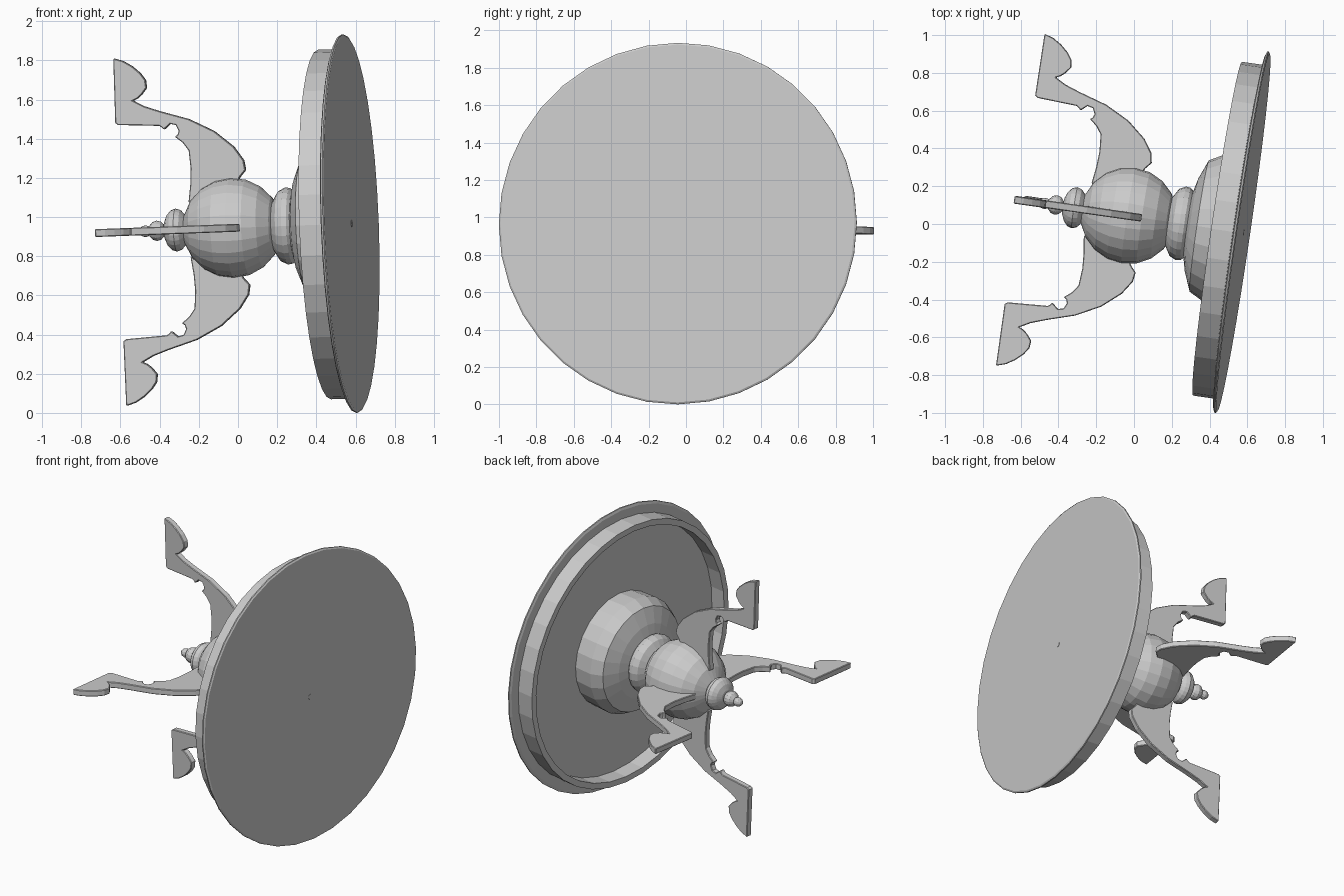
import bpy, bmesh, math
from mathutils import Vector, Matrix

cube = bpy.data.objects.get("Cube")
if cube:
    bpy.data.objects.remove(cube, do_unlink=True)

# One plain grey material
grey = bpy.data.materials.new("plain_grey")
grey.use_nodes = True
grey.diffuse_color = (0.6, 0.6, 0.6, 1)
grey.node_tree.nodes["Principled BSDF"].inputs["Base Color"].default_value = (0.6, 0.6, 0.6, 1)

# Tipped-over frame: local z is the table axis, local y points along one leg
axis = Vector((0.989, -0.145, 0.037)).normalized()
side = (Vector((0, 1, 0)) - axis * axis.y).normalized()
across = side.cross(axis)
FRAME = Matrix((across, side, axis)).transposed().to_4x4()
FRAME.translation = (0.58, -0.045, 0.967)


def finish(name, bm, turn=0.0):
    bmesh.ops.recalc_face_normals(bm, faces=bm.faces)
    bm.transform(FRAME @ Matrix.Rotation(turn, 4, 'Z'))
    mesh = bpy.data.meshes.new(name)
    bm.to_mesh(mesh)
    bm.free()
    mesh.materials.append(grey)
    obj = bpy.data.objects.new(name, mesh)
    bpy.context.collection.objects.link(obj)
    return obj


def lathe(name, profile, sides):
    """Spin (radius, height) points around the table axis."""
    bm = bmesh.new()
    verts = [bm.verts.new((0, r, h)) for r, h in profile]
    edges = [bm.edges.new(pair) for pair in zip(verts, verts[1:])]
    bmesh.ops.spin(bm, geom=verts + edges, cent=(0, 0, 0), axis=(0, 0, 1),
                   angle=math.tau, steps=sides, use_duplicate=False)
    bmesh.ops.remove_doubles(bm, verts=bm.verts, dist=0.0005)
    return finish(name, bm)


def bead(radius, half, centre, steps, start=0.0, end=180.0):
    """Rounded profile from the upper end to the lower end."""
    angles = [math.radians(start + (end - start) * i / steps) for i in range(steps + 1)]
    return [(radius * math.sin(a), centre + half * math.cos(a)) for a in angles]


# Round top with thin lip and hollow apron underneath
lathe("table_top", [(0, 0), (0.957, 0), (0.967, -0.006), (0.967, -0.014),
                    (0.95, -0.02), (0.893, -0.024), (0.893, -0.14),
                    (0.853, -0.14), (0.853, -0.035), (0, -0.035)], 36)
lathe("centre_pin", [(0, 0.002), (0.017, 0.002), (0.017, -0.01), (0, -0.01)], 12)

# Turned pedestal
lathe("pedestal_bell", [(0, -0.03), (0.385, -0.03), (0.39, -0.165), (0.352, -0.237),
                        (0.25, -0.278), (0.18, -0.295), (0, -0.295)], 24)
lathe("pedestal_collar", [(0, -0.28), (0.17, -0.285), (0.193, -0.31), (0.197, -0.335),
                          (0.18, -0.37), (0.13, -0.4), (0, -0.4)], 24)
lathe("pedestal_globe", bead(0.256, 0.256, -0.615, 10), 24)
lathe("finial_large", bead(0.11, 0.065, -0.905, 8), 24)
lathe("finial_medium", bead(0.052, 0.045, -1.005, 6), 16)
lathe("finial_small", bead(0.03, 0.032, -1.065, 6), 12)

# Scrolled flat legs: (distance from axis, height) outline
OUTLINE = [
    (0.888, -1.195), (0.872, -1.145), (0.844, -1.1), (0.808, -1.06), (0.771, -1.034),
    (0.731, -1.03), (0.697, -1.057), (0.678, -1.08), (0.668, -1.102), (0.638, -1.047),
    (0.61, -0.968), (0.564, -0.818), (0.498, -0.69), (0.414, -0.591), (0.343, -0.543),
    (0.293, -0.535), (0.259, -0.565), (0.15, -0.62), (0.1, -0.8), (0.143, -0.834),
    (0.23, -0.822), (0.313, -0.817), (0.404, -0.824), (0.445, -0.853), (0.477, -0.893),
    (0.486, -0.878), (0.506, -0.871), (0.536, -0.885), (0.543, -0.915), (0.514, -0.948),
    (0.526, -0.958), (0.535, -0.971), (0.547, -1.183), (0.558, -1.197)]
THICK = 0.04
for i, name in enumerate(("left", "front", "right", "back")):
    bm = bmesh.new()
    face = bm.faces.new([bm.verts.new((-THICK / 2, r, h)) for r, h in OUTLINE])
    grown = bmesh.ops.extrude_face_region(bm, geom=[face], use_keep_orig=True)
    moved = [g for g in grown["geom"] if isinstance(g, bmesh.types.BMVert)]
    bmesh.ops.translate(bm, verts=moved, vec=(THICK, 0, 0))
    leg = finish("leg_" + name, bm, i * math.pi / 2)
    bevel = leg.modifiers.new("soft_edges", 'BEVEL')
    bevel.width = 0.004
    bevel.segments = 1
    bevel.limit_method = 'ANGLE'
    bevel.angle_limit = math.radians(60)
